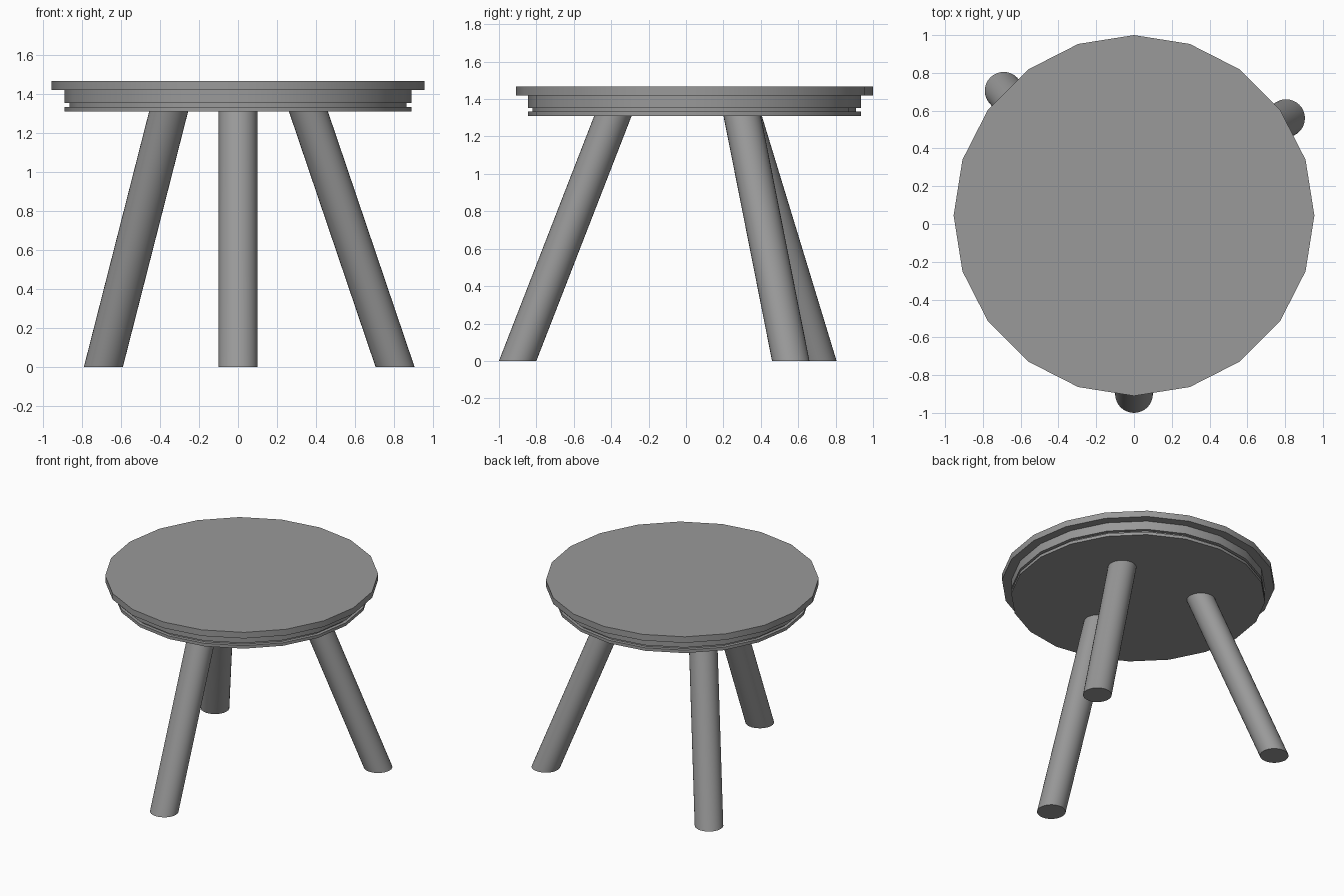
import bpy, bmesh, math
from mathutils import Vector

if "Cube" in bpy.data.objects:
    bpy.data.objects.remove(bpy.data.objects["Cube"])

grey = bpy.data.materials.new("grey")
grey.diffuse_color = (0.32, 0.32, 0.32, 1)
grey.use_nodes = True
grey.node_tree.nodes["Principled BSDF"].inputs["Base Color"].default_value = grey.diffuse_color


def loft(name, rings, sides):
    """Closed solid through horizontal rings given as (x, y, z, radius)."""
    bm = bmesh.new()
    loops = []
    for x, y, z, r in rings:
        loops.append([bm.verts.new((x + r * math.sin(2 * math.pi * i / sides),
                                    y + r * math.cos(2 * math.pi * i / sides), z))
                      for i in range(sides)])
    for a, b in zip(loops, loops[1:]):
        for i in range(sides):
            j = (i + 1) % sides
            bm.faces.new((a[i], a[j], b[j], b[i]))
    bm.faces.new(loops[0])
    bm.faces.new(loops[-1])
    bmesh.ops.recalc_face_normals(bm, faces=bm.faces)
    mesh = bpy.data.meshes.new(name)
    bm.to_mesh(mesh)
    bm.free()
    mesh.materials.append(grey)
    obj = bpy.data.objects.new(name, mesh)
    bpy.context.collection.objects.link(obj)
    bpy.ops.object.select_all(action='DESELECT')
    obj.select_set(True)
    bpy.context.view_layer.objects.active = obj
    bpy.ops.object.shade_smooth_by_angle(angle=math.radians(30))
    return obj


# Seat: stepped disc with a wide lip and a groove near the bottom
profile = [(0.89, 1.31), (0.89, 1.333), (0.865, 1.333), (0.865, 1.353),
           (0.89, 1.353), (0.89, 1.419), (0.955, 1.419), (0.955, 1.466)]
loft("seat", [(0, 0.045, z, r) for r, z in profile], 20)

# Legs: slanted round posts cut level at the floor
legs = {"front_leg": ((0, -0.90), (0, -0.39)),
        "back_left_leg": ((-0.69, 0.705), (-0.355, 0.305)),
        "back_right_leg": ((0.805, 0.56), (0.36, 0.30))}
for name, (foot, top) in legs.items():
    loft(name, [(*foot, 0, 0.1), (*top, 1.312, 0.1)], 32)
